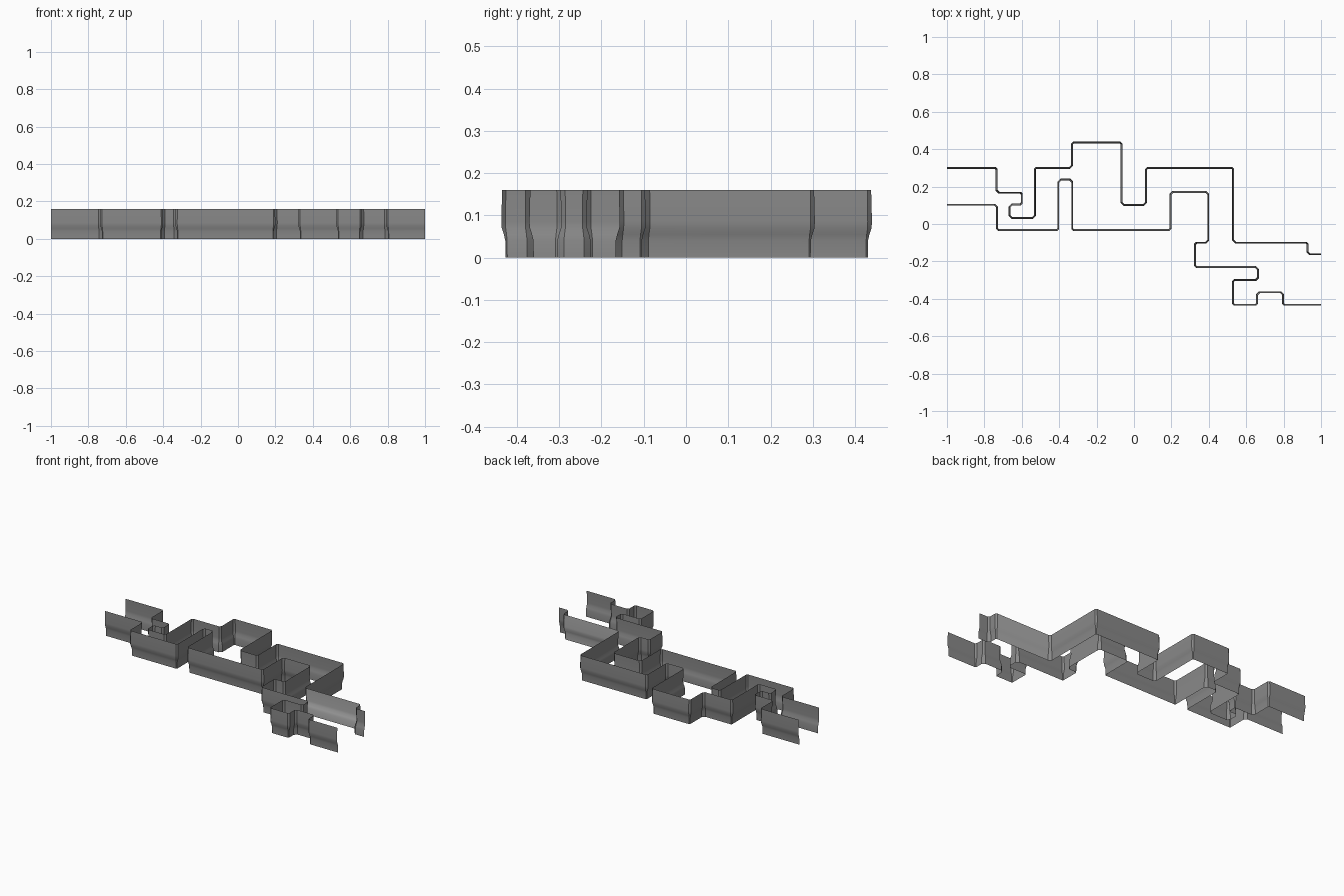
import bpy, bmesh, math
from mathutils import Vector

if "Cube" in bpy.data.objects:
    bpy.data.objects.remove(bpy.data.objects["Cube"])

CHAMFER = 0.01
# Wall section: height, inset towards the corridor
SECTION = [(0, .010), (.04, .0095), (.055, .006), (.07, .001), (.085, 0), (.16, .002)]


def material(name, value):
    m = bpy.data.materials.new(name)
    m.use_nodes = True
    m.diffuse_color = (value, value, value, 1)
    m.node_tree.nodes["Principled BSDF"].inputs["Base Color"].default_value = m.diffuse_color
    m.node_tree.nodes["Principled BSDF"].inputs["Roughness"].default_value = 0.8
    return m


GREY = material("wall grey", 0.25)
PALE = material("pale wall grey", 0.42)


def staircase(x, y, moves):
    """Right-angled path: alternate new x and new y values."""
    pts = [Vector((x, y))]
    for i, v in enumerate(moves):
        last = pts[-1]
        pts.append(Vector((v, last.y)) if i % 2 == 0 else Vector((last.x, v)))
    return pts


def chamfered(pts):
    out = [pts[0]]
    for a, b, c in zip(pts, pts[1:], pts[2:]):
        out += [b + (a - b).normalized() * CHAMFER, b + (c - b).normalized() * CHAMFER]
    return out + [pts[-1]]


def inset_directions(pts, side):
    """Mitred sideways vector at each point; side +1 is left of travel."""
    normals = []
    for a, b in zip(pts, pts[1:]):
        d = (b - a).normalized()
        normals.append(Vector((-d.y, d.x)) * side)
    dirs = []
    for n, m in zip([normals[0]] + normals, normals + [normals[-1]]):
        dirs.append((n + m) / (1 + n.dot(m)))
    return dirs


def wall(name, pts, side, is_pale=lambda c: False):
    path = chamfered(pts)
    bm = bmesh.new()
    columns = []
    for p, d in zip(path, inset_directions(path, side)):
        column = []
        for z, inset in SECTION:
            q = p + d * inset
            column.append(bm.verts.new((q.x, q.y, z)))
        columns.append(column)
    for a, b in zip(columns, columns[1:]):
        for i in range(len(SECTION) - 1):
            quad = [a[i], b[i], b[i + 1], a[i + 1]]
            if side > 0:
                quad.reverse()
            f = bm.faces.new(quad)
            f.material_index = int(is_pale(f.calc_center_median()))
    mesh = bpy.data.meshes.new(name)
    bm.to_mesh(mesh)
    bm.free()
    mesh.materials.append(GREY)
    mesh.materials.append(PALE)
    ob = bpy.data.objects.new(name, mesh)
    bpy.context.collection.objects.link(ob)
    bpy.ops.object.select_all(action='DESELECT')
    ob.select_set(True)
    bpy.context.view_layer.objects.active = ob
    bpy.ops.object.shade_smooth_by_angle(angle=math.radians(30))
    return ob


# Back wall of the corridor, with one pale stretch
back = staircase(-1, .305, [-.73, .172, -.595, .1, -.66, .037, -.535, .305, -.337, .44,
                            -.062, .107, .06, .305, .535, -.095, .932, -.157, 1])
wall("back_corridor_wall", back, -1,
     lambda c: .55 < c.x < .92 and c.y < 0)

# Front wall of the corridor
front = staircase(-1, .098, [-.737, -.037, -.4, .232, -.335, -.037, .2, .167, .392, -.095,
                             .322, -.235, .658, -.295, .525, -.437, .663, -.37, .792, -.437, 1])
wall("front_corridor_wall", front, 1)
